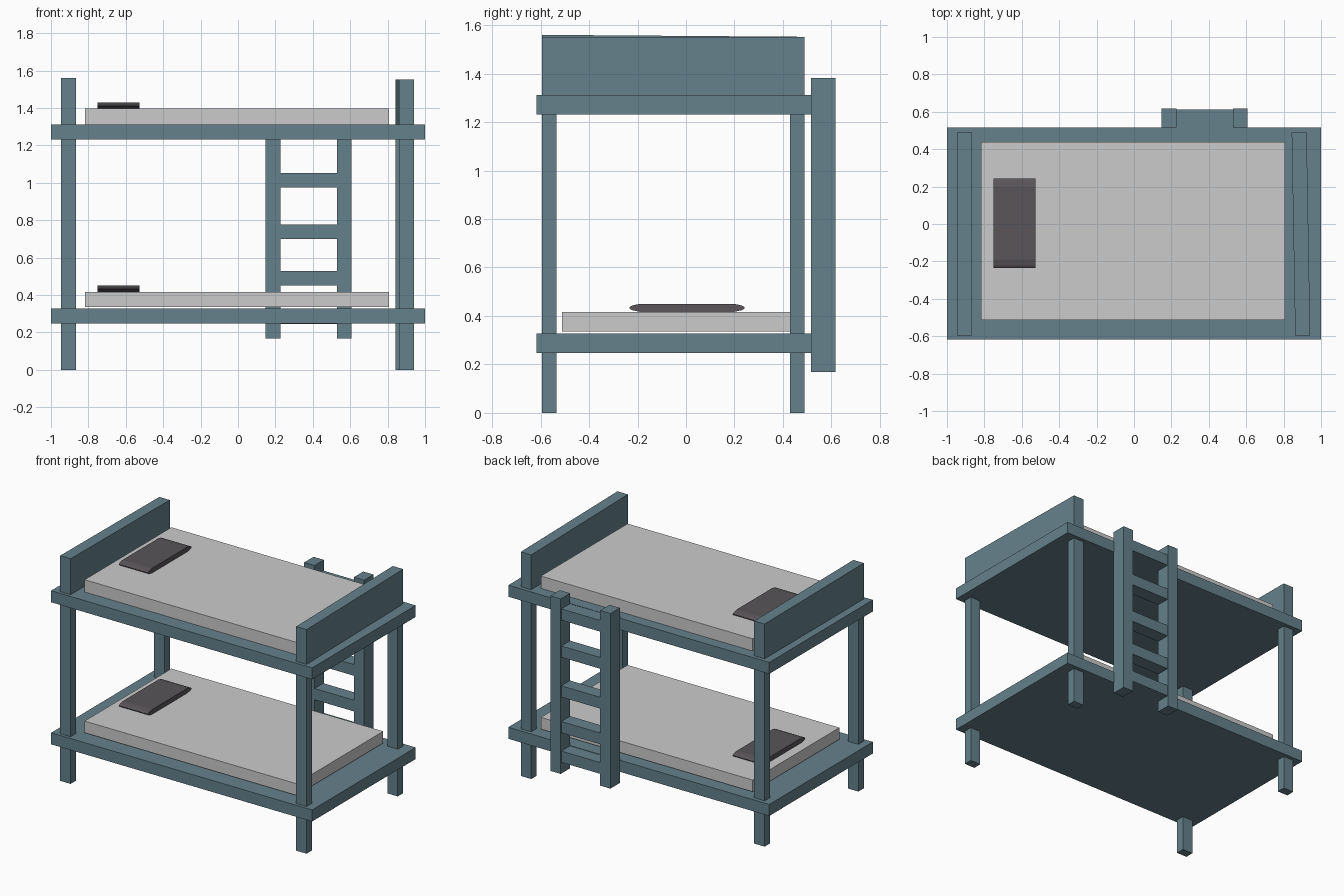
import bpy, bmesh

if "Cube" in bpy.data.objects:
    bpy.data.objects.remove(bpy.data.objects["Cube"])


def material(name, rgb):
    m = bpy.data.materials.new(name)
    m.diffuse_color = (*rgb, 1)
    m.use_nodes = True
    m.node_tree.nodes["Principled BSDF"].inputs["Base Color"].default_value = m.diffuse_color
    return m


PAINT = material("blue_grey_paint", (0.13, 0.22, 0.26))
DARK = material("dark_fabric", (0.10, 0.09, 0.10))


def finish(name, bm, mat):
    bmesh.ops.recalc_face_normals(bm, faces=bm.faces)
    me = bpy.data.meshes.new(name)
    bm.to_mesh(me)
    bm.free()
    ob = bpy.data.objects.new(name, me)
    bpy.context.collection.objects.link(ob)
    if mat:
        me.materials.append(mat)
    return ob


def box(name, x, y, z, mat=PAINT, skew=0.0, drop=0.0):
    """Box from (min, max) ranges; skew moves the back end in x, drop lowers its top."""
    bm = bmesh.new()
    bmesh.ops.create_cube(bm, size=1)
    for v in bm.verts:
        back, top = v.co.y > 0, v.co.z > 0
        v.co = [r[1] if c > 0 else r[0] for c, r in zip(v.co, (x, y, z))]
        if back:
            v.co.x += skew
            if top:
                v.co.z -= drop
    return finish(name, bm, mat)


def pillow(name, x, z0, h):
    """Flat pillow with bevelled ends, extruded along x."""
    half = [(0.195, 0), (0.225, 0.2), (0.238, 0.42), (0.238, 0.58), (0.225, 0.8), (0.195, 1)]
    prof = half + [(-y, t) for y, t in reversed(half)]
    bm = bmesh.new()
    face = bm.faces.new([bm.verts.new((x[0], y + 0.004, z0 + t * h)) for y, t in prof])
    ext = bmesh.ops.extrude_face_region(bm, geom=[face], use_keep_orig=True)
    for v in ext["geom"]:
        if isinstance(v, bmesh.types.BMVert):
            v.co.x = x[1]
    return finish(name, bm, DARK)


FRONT, BACK = (-0.595, -0.535), (0.43, 0.49)

# Two bunks: platform, mattress, pillow
for level, z, mz, mt in (("lower", 0.247, 0.336, 0.417), ("upper", 1.231, 1.311, 1.396)):
    box(f"{level}_platform", (-1, 1), (-0.617, 0.517), (z, z + 0.08))
    box(f"{level}_mattress", (-0.817, 0.806), (-0.512, 0.438), (mz, mt), None)
    pillow(f"{level}_pillow", (-0.75, -0.527), mt, 0.033)

# Corner posts
box("front_left_post", (-0.946, -0.866), FRONT, (0, 1.3))
box("back_left_post", (-0.946, -0.866), BACK, (0.01, 1.3))
box("front_right_post", (0.862, 0.942), FRONT, (0, 1.3))
box("back_right_post", (0.843, 0.923), BACK, (0, 1.3))

# End boards on the upper bunk
box("headboard", (-0.946, -0.866), (-0.595, 0.49), (1.3, 1.56), drop=0.008)
box("footboard", (0.862, 0.942), (-0.595, 0.49), (1.3, 1.552), skew=-0.019)

# Ladder on the back
for side, x in (("left", (0.147, 0.226)), ("right", (0.528, 0.606))):
    box(f"{side}_ladder_rail", x, (0.515, 0.617), (0.168, 1.381))
for i, z in enumerate((0.285, 0.49, 0.737, 1.013, 1.27)):
    box(f"ladder_rung_{i + 1}", (0.22, 0.535), (0.515, 0.611), (z - 0.039, z + 0.039))
